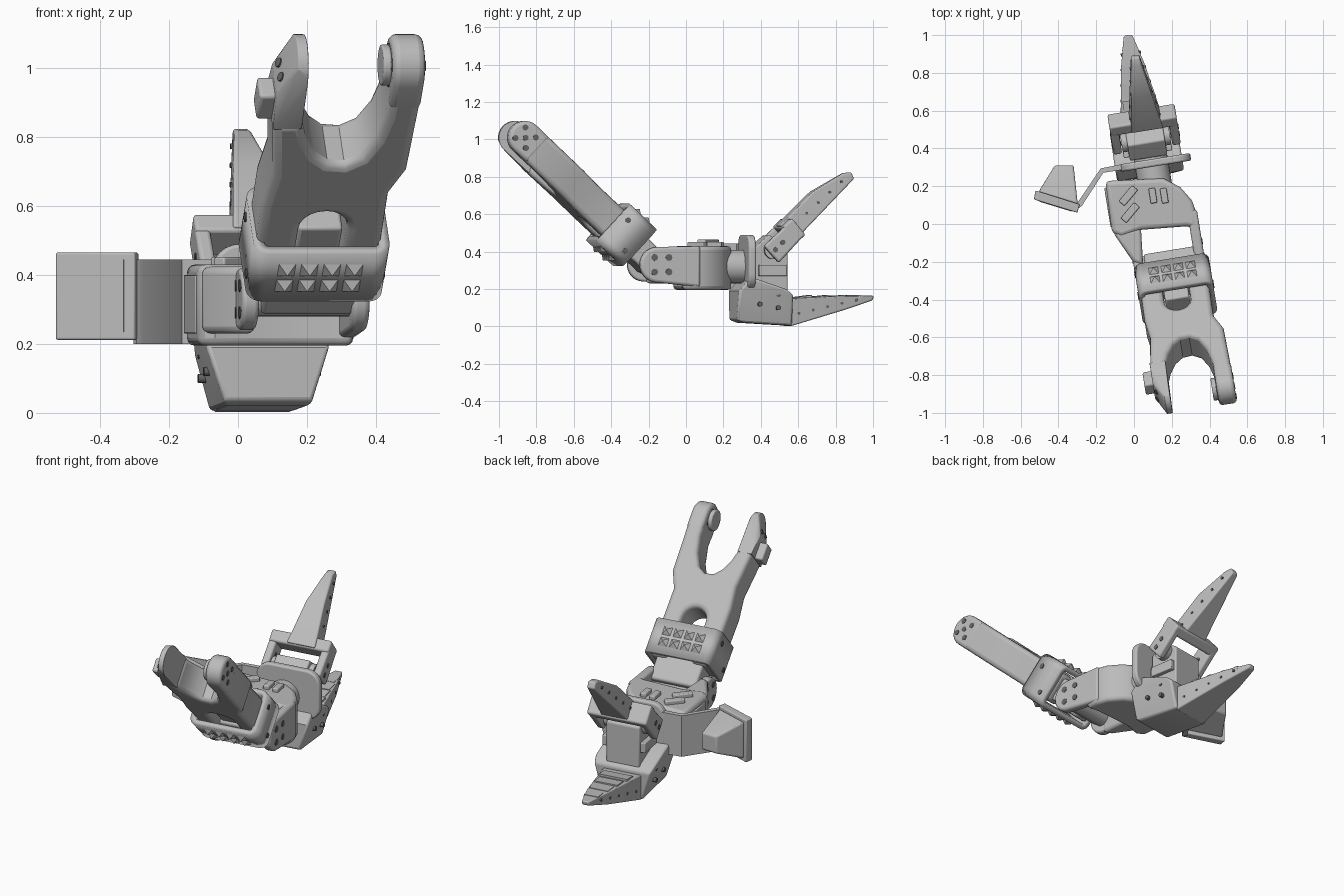
import bpy, bmesh
from math import sin, cos, pi, radians
from mathutils import Matrix, Vector

cube = bpy.data.objects.get("Cube")
if cube:
    bpy.data.objects.remove(cube)


def material(name, value):
    m = bpy.data.materials.new(name)
    m.use_nodes = True
    col = (value, value, value, 1)
    m.diffuse_color = col
    m.node_tree.nodes["Principled BSDF"].inputs["Base Color"].default_value = col
    return m


GREY = material("grey plastic", 0.5)
DARK = material("dark hole grey", 0.13)


def frame(x, y, z, origin=(0, 0, 0)):
    m = Matrix((x, y, z)).transposed().to_4x4()
    m.translation = origin
    return m


# Working frames: whole hand, side profiles, front profiles, inclined forearm
ROOT = Matrix.Translation((0.165, 0, 0)) @ Matrix.Rotation(radians(9.2), 4, 'Z')
SIDE = ROOT @ frame((0, 1, 0), (0, 0, 1), (1, 0, 0))
FRONT = ROOT @ frame((1, 0, 0), (0, 0, 1), (0, -1, 0))
ARM = ROOT @ frame((1, 0, 0), (0, -.73, .683), (0, -.683, -.73), (0, -.35, .49))
ARM_SIDE = ARM @ frame((0, 1, 0), (0, 0, 1), (1, 0, 0))


def finish(name, bm, M, bevel=0, mat=GREY, solid=0):
    bmesh.ops.recalc_face_normals(bm, faces=bm.faces)
    me = bpy.data.meshes.new(name)
    bm.to_mesh(me)
    bm.free()
    ob = bpy.data.objects.new(name, me)
    bpy.context.collection.objects.link(ob)
    ob.matrix_world = M
    me.materials.append(mat)
    if solid:
        s = ob.modifiers.new("wall", 'SOLIDIFY')
        s.thickness = solid
        s.offset = -1
    if bevel:
        b = ob.modifiers.new("bevel", 'BEVEL')
        b.width, b.segments = bevel, 3
        b.limit_method, b.angle_limit = 'ANGLE', radians(48)
    bpy.ops.object.select_all(action='DESELECT')
    bpy.context.view_layer.objects.active = ob
    ob.select_set(True)
    bpy.ops.object.shade_smooth_by_angle(angle=radians(35))
    return ob


def prism(name, pts, lo, hi, M=ROOT, bevel=0, mat=GREY):
    bm = bmesh.new()
    a = [bm.verts.new((x, y, lo)) for x, y in pts]
    b = [bm.verts.new((x, y, hi)) for x, y in pts]
    bm.faces.new(a)
    bm.faces.new(b)
    for i in range(len(a)):
        j = (i + 1) % len(a)
        bm.faces.new((a[i], a[j], b[j], b[i]))
    return finish(name, bm, M, bevel, mat)


def hull(name, pts, M=ROOT, bevel=0):
    bm = bmesh.new()
    for p in pts:
        bm.verts.new(p)
    bmesh.ops.convex_hull(bm, input=bm.verts[:])
    bmesh.ops.dissolve_limit(bm, angle_limit=radians(1), verts=bm.verts[:], edges=bm.edges[:])
    return finish(name, bm, M, bevel)


def rect(x0, x1, y0, y1):
    return [(x0, y0), (x1, y0), (x1, y1), (x0, y1)]


def arc(x, y, r, start=0, end=360, n=24):
    steps = n if end - start == 360 else n + 1
    return [(x + r * cos(radians(start + (end - start) * i / n)),
             y + r * sin(radians(start + (end - start) * i / n))) for i in range(steps)]


def round_rect(x0, x1, y0, y1, r):
    return (arc(x1 - r, y1 - r, r, 0, 90, 6) + arc(x0 + r, y1 - r, r, 90, 180, 6)
            + arc(x0 + r, y0 + r, r, 180, 270, 6) + arc(x1 - r, y0 + r, r, 270, 360, 6))


def holes(name, centres, r, lo, hi, M):
    for x, y in centres:
        prism(name, arc(x, y, r, n=12), lo, hi, M, mat=DARK)


def ring_of_four(x, y, r):
    return arc(x, y, r, 45, 405, 4)


# Forked forearm with arched slot
outline = [(-.185, -.1), (-.19, .25), (-.175, .38), (-.2, .6), (-.115, .6), (-.095, .53),
           (-.06, .465), (-.02, .43), (.03, .425), (.075, .455), (.11, .53), (.13, .63),
           (.13, .76), (.225, .76), (.217, .4), (.175, .3), (.18, -.1), (.07, -.1)]
prism("forearm_fork", outline + arc(0, .15, .07, 0, 180, 10) + [(-.07, -.1)],
      -.09, .09, ARM, .025)
tip = arc(.76, 0, .09, -90, 90, 14)
prism("right_prong_tip", [(.66, -.09)] + tip + [(.66, .09)], .13, .225, ARM_SIDE, .02)
hull("left_prong_tip", [(-.12, s, w) for s, w in tip] + [(-.15, s, w) for s, w in tip[3:-3]]
     + [(v, .58, w) for v in (-.2, -.115) for w in (-.088, .088)]
     + [(-.2, .7, w) for w in (-.06, .06)], ARM, .012)
holes("prong_screw_hole", ring_of_four(.76, 0, .055) + [(.76, 0)], .016, .22, .228, ARM_SIDE)
holes("prong_inner_hole", ring_of_four(.76, 0, .05), .014, .126, .135, ARM_SIDE)
slant = ARM @ Matrix.Translation((-.174, .765, 0)) @ Matrix.Rotation(radians(-30), 4, 'Z') \
    @ frame((0, 1, 0), (0, 0, 1), (1, 0, 0))
holes("prong_slant_hole", ring_of_four(0, 0, .04), .014, -.004, .006, slant)
prism("prong_horn", arc(.76, 0, .06), .105, .13, ARM_SIDE, .006)
prism("prong_bracket", rect(.58, .68, -.03, .05), -.245, -.19, ARM_SIDE, .01)

# Collar wrapped around the forearm
bm = bmesh.new()
loops = [[bm.verts.new((x, s, w)) for x, w in round_rect(-.2, .2, -.135, .135, .045)]
         for s in (-.1, .1)]
for i in range(len(loops[0])):
    a, b = loops
    bm.faces.new((a[i - 1], a[i], b[i], b[i - 1]))
finish("collar", bm, ARM, solid=.032)
for side in (-1, 1):
    for i in range(4):
        for s in (-.033, .033):
            v = -.1 + i * .066
            base = [(x, y, side * .13) for x, y in rect(v - .03, v + .03, s - .03, s + .03)]
            hull("collar_stud", base + [(v, s, side * .158)], ARM)
    lo = side * .2
    holes("collar_screw", [(-.05, .07), (.05, -.06)], .015, lo - .004, lo + .004, ARM_SIDE)

# Wrist link and pivot
prism("wrist_link", rect(-.14, .14, -.23, .0), -.07, .07, ARM, .015)
prism("link_motor", rect(-.065, .065, -.1, .12), -.06, .05, ARM, .01)
prism("pivot", arc(-.2, .33, .05), -.17, .16, SIDE, .005)

# Palm body with two yoke arms
prism("palm", [(-.275, .275), (-.285, 0), (-.24, -.03), (-.13, -.01), (.11, -.03), (.16, -.05),
               (.175, .02), (.16, .1), (.11, .18), (.03, .24)], .195, .43, ROOT, .022)
prism("right_yoke", [(.05, .21), (.05, .43)] + arc(-.18, .33, .095, 90, 270, 14),
      .125, .178, SIDE, .015)
hull("left_yoke", [(v, b, z) for v, b in ((-.28, 0), (-.25, -.05), (-.13, 0), (-.15, -.2),
                                         (-.2, -.17)) for z in (.23, .425)], ROOT, .02)
prism("left_yoke_disc", arc(-.2, .33, .09), -.2, -.15, SIDE, .012)
holes("right_yoke_hole", ring_of_four(-.16, .33, .055), .018, .172, .181, SIDE)
holes("left_yoke_hole", ring_of_four(-.2, .33, .055), .018, -.203, -.195, SIDE)
prism("palm_side_panel", rect(.03, .24, .23, .40), -.288, -.275, SIDE, .004)

# Raised tabs on the palm top
for x, y, w, h, turn in ((.10, .15, .035, .08, -9), (.16, .15, .035, .08, -9),
                         (-.03, .15, .04, .11, -40), (-.02, .06, .04, .11, -40)):
    M = Matrix.Translation((x, y, 0)) @ Matrix.Rotation(radians(turn + 18 * (turn == -9)), 4, 'Z')
    prism("palm_tab", rect(-w / 2, w / 2, -h / 2, h / 2), .42, .452, M, .006)

# Hub and rounded guard plate behind the palm
prism("hub", arc(-.02, .32, .09), -.36, -.2, FRONT)
prism("guard_plate", round_rect(-.19, .19, .2, .49, .08), -.35, -.31, FRONT, .01)

# Bent thumb strap and wedge pad
prism("thumb_strap", [(-.15, .35), (-.29, .345), (-.445, .18), (-.44, .155), (-.42, .165),
                      (-.28, .32), (-.15, .32)], .2, .445, ROOT)
plate = [(-.665, .239), (-.449, .133), (-.43, .175), (-.65, .285)]
prism("thumb_pad_plate", plate, .212, .465, ROOT, .006)
inner = [(-.635, .226), (-.478, .149), (-.48, .145), (-.637, .222)]
prism("thumb_pad_face", inner, .235, .445, ROOT)
hull("thumb_wedge", [(v, b, z) for v, b in ((-.635, .275), (-.44, .178)) for z in (.23, .45)]
     + [(v, b, z) for v, b in ((-.527, .4), (-.429, .384)) for z in (.29, .39)], ROOT, .01)

# Lower jaw block and finger
MID = -.035
hull("jaw_block", [(MID + k * w, b, z) for k in (-1, 1) for w, b, z in
                   ((.13, .26, .035), (.13, .27, .1), (.18, .265, .19), (.18, .33, .265),
                    (.18, .52, .2), (.17, .56, .17), (.125, .56, .005), (.125, .3, .02))],
     ROOT, .014)


def finger(name, sections, M, mid):
    # Each section gives a half width and the points of its rim
    hull(name, [(a, z, mid + k * w) for w, rim in sections for a, z in rim for k in (-1, 1)],
         M, .008)


finger("lower_finger", [(.115, [(.55, .0), (.55, .15)]), (.062, [(.86, .165), (.86, .09)]),
                        (.022, [(1.02, .165), (1.015, .14)])], SIDE, MID)
for i in range(4):
    b, w = .6 + i * .09, .085 - i * .014
    prism("lower_finger_ridge", [(b, .14), (b + .075, .15), (b + .075, .168), (b, .158 + i * .003)],
          MID - w, MID + w, SIDE)
for i in range(5):
    w = .108 - i * .0135
    holes("lower_finger_hole", [(.6 + i * .08, .07 + i * .018)], .008, MID - w, MID + w, SIDE)

# Motor block between jaws
prism("jaw_motor", [(.36, .2), (.36, .42), (.44, .49), (.54, .42), (.54, .18)],
      -.13, .07, SIDE, .008)
for lo, hi in ((-.16, -.13), (.07, .1)):
    prism("motor_flange", rect(.38, .53, .27, .33), lo, hi, SIDE, .005)
    prism("motor_horn", arc(.46, .41, .05), lo, hi, SIDE)

# Upper jaw yoke and finger
for lo, hi in ((-.21, -.165), (.105, .15)):
    prism("upper_yoke_arm", [(.55, .57), (.62, .49), (.48, .34), (.40, .43)], lo, hi, SIDE, .012)
    holes("upper_yoke_hole", [(.46, .41), (.5, .45)], .014, lo - .003, hi + .003, SIDE)
prism("upper_yoke_bar", [(.5, .53), (.55, .58), (.625, .49), (.58, .45)],
      -.21, .15, SIDE, .012)
finger("upper_finger", [(.085, [(.5, .54), (.6, .48)]), (.055, [(.68, .72), (.74, .64)]),
                        (.022, [(.85, .82), (.895, .825), (.91, .79)])], SIDE, -.015)
for i in range(5):
    w = .083 - i * .011
    holes("upper_finger_hole", [(.58 + i * .065, .55 + i * .056)], .008,
          -.015 - w, -.015 + w, SIDE)
for z in (.1, .17):
    holes("jaw_block_hole", [(.38, z + .02), (.48, z)], .013, MID - .172, MID + .172, SIDE)
